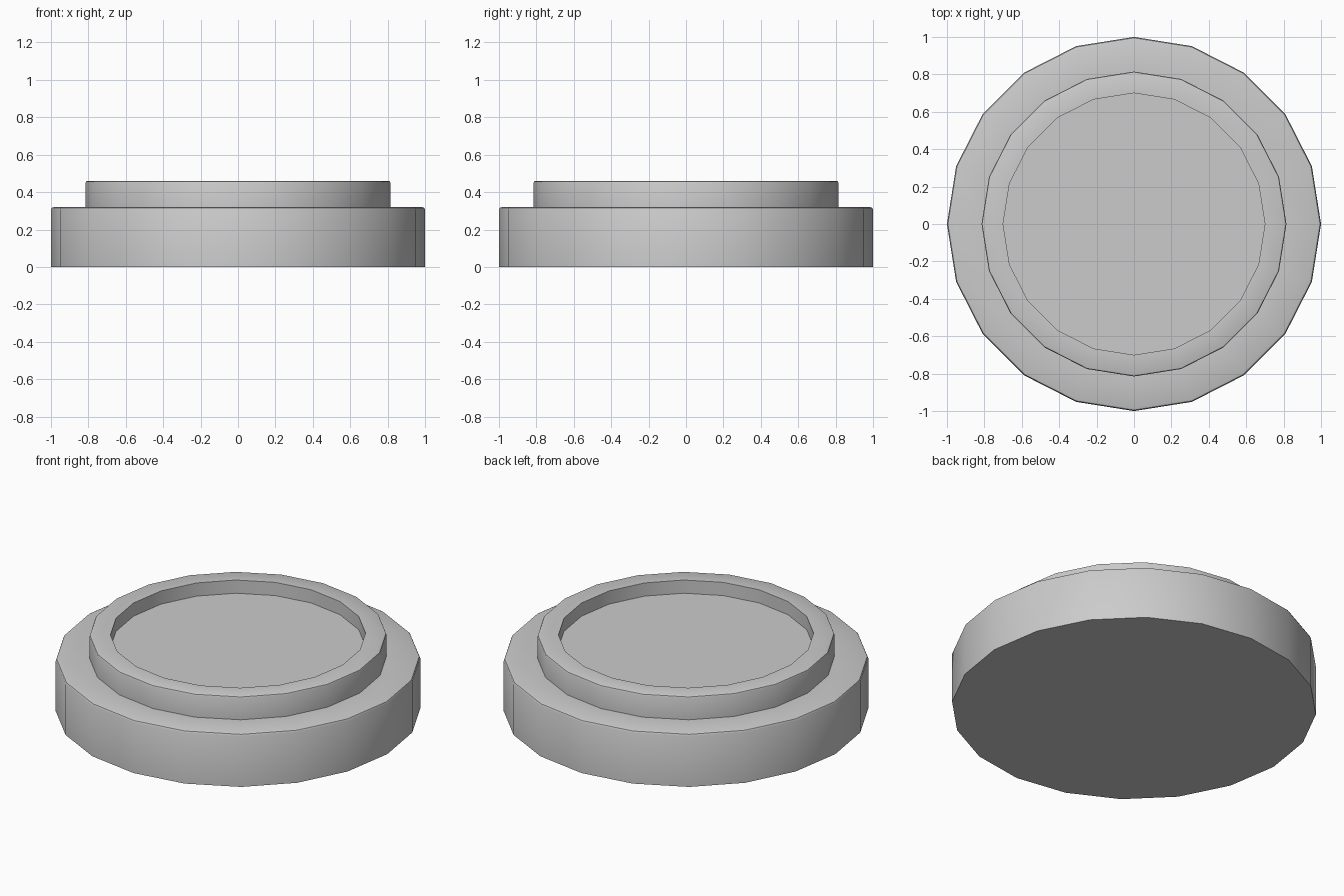
import bpy, bmesh, math

if "Cube" in bpy.data.objects:
    bpy.data.objects.remove(bpy.data.objects["Cube"])

SIDES = 20


def lathe(name, profile):
    """Revolve (radius, z) points around z and close both ends with flat caps."""
    bm = bmesh.new()
    rings = []
    for r, z in profile:
        rings.append([bm.verts.new((r * math.cos(2 * math.pi * i / SIDES),
                                    r * math.sin(2 * math.pi * i / SIDES), z))
                      for i in range(SIDES)])
    for low, high in zip(rings, rings[1:]):
        for i in range(SIDES):
            j = (i + 1) % SIDES
            bm.faces.new((low[i], low[j], high[j], high[i]))
    bm.faces.new(rings[0][::-1])
    bm.faces.new(rings[-1])
    mesh = bpy.data.meshes.new(name)
    bm.to_mesh(mesh)
    bm.free()
    obj = bpy.data.objects.new(name, mesh)
    bpy.context.collection.objects.link(obj)
    bpy.ops.object.select_all(action='DESELECT')
    obj.select_set(True)
    bpy.context.view_layer.objects.active = obj
    bpy.ops.object.shade_smooth_by_angle(angle=math.radians(30))
    return obj


# Stepped round body: wide base, raised rim, shallow recessed floor
lathe("stepped_round_body", [
    (1.0, 0.0), (1.0, 0.305), (0.995, 0.316), (0.985, 0.32),     # base, softened edge
    (0.815, 0.32), (0.815, 0.45), (0.812, 0.457), (0.805, 0.46),  # raised rim
    (0.70, 0.46), (0.70, 0.38),                                   # recess wall to floor
])
